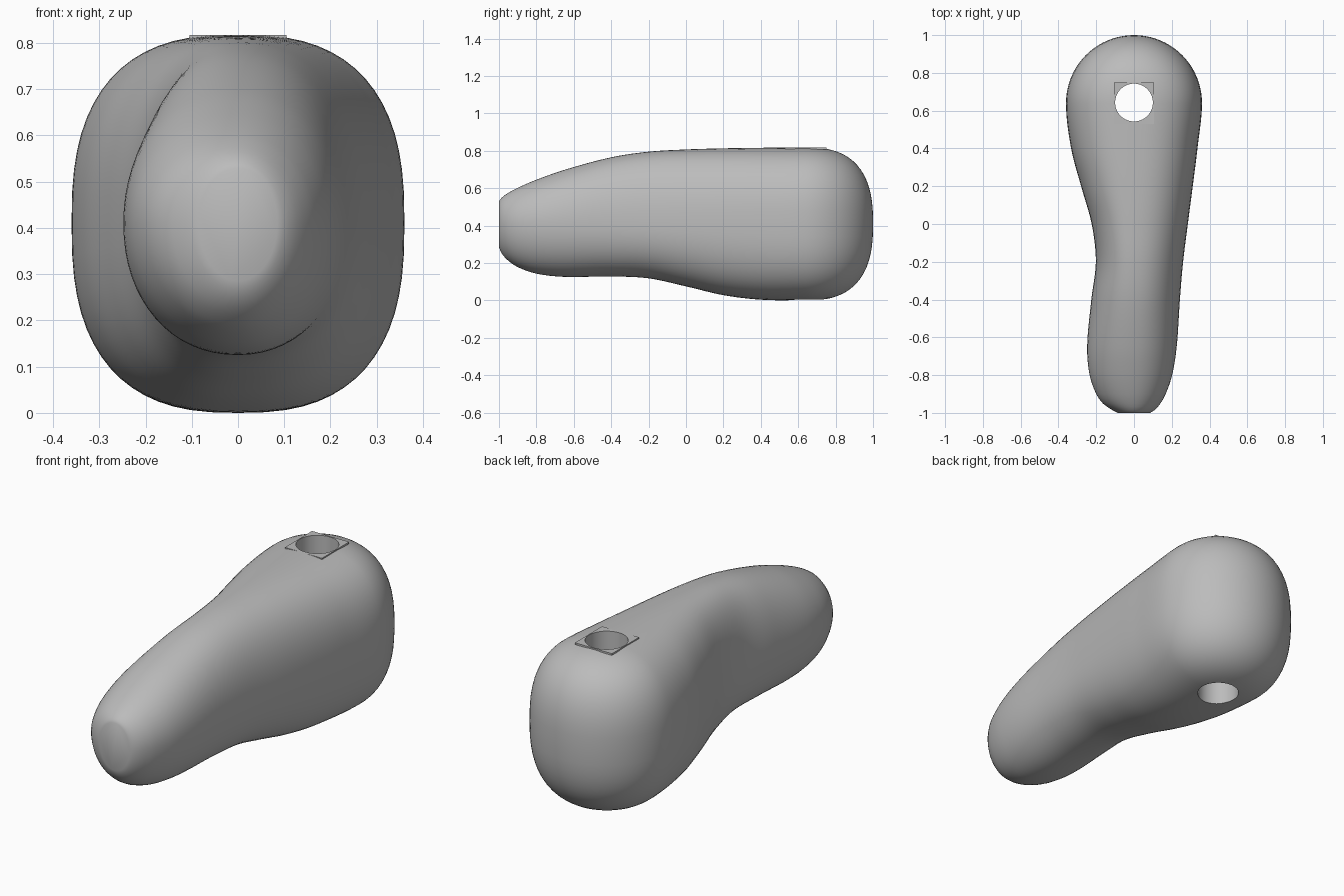
import bpy, bmesh
from math import sin, cos, pi
from mathutils import Vector

cube = bpy.data.objects.get("Cube")
if cube:
    bpy.data.objects.remove(cube, do_unlink=True)

RIM = 64          # points around a section
MID_Z = 0.41      # height of the widest line
HEAD_Y = 0.64     # axis of the rounded head
HEAD_POWER = 2.6

# y, reach to -x, reach to +x, underside z, top z
STATIONS = [
    (-1.0, .085, .085, .285, .53),
    (-.985, .115, .11, .25, .55),
    (-.95, .165, .14, .212, .575),
    (-.9, .2, .168, .178, .602),
    (-.8, .235, .202, .143, .645),
    (-.65, .248, .226, .126, .698),
    (-.4, .226, .243, .128, .765),
    (-.2, .202, .26, .118, .795),
    (0, .224, .285, .075, .807),
    (.2, .28, .311, .028, .813),
    (.4, .333, .336, .004, .816),
    (HEAD_Y, .36, .36, 0, .818),
]


def power(value, n):
    return abs(value) ** (2 / n) * (1 if value >= 0 else -1)


def station_at(y):
    """Smooth interpolation between the stations."""
    last = len(STATIONS) - 1
    i = max(k for k in range(last) if STATIONS[k][0] <= y)
    a, b = STATIONS[i], STATIONS[i + 1]
    before, after = STATIONS[max(i - 1, 0)], STATIONS[min(i + 2, last)]
    span = b[0] - a[0]
    t = (y - a[0]) / span
    out = []
    for c in range(1, len(a)):
        m0 = (b[c] - before[c]) / (b[0] - before[0]) * span
        m1 = (after[c] - a[c]) / (after[0] - a[0]) * span
        if i + 1 == last:
            m1 = 0
        t2, t3 = t * t, t * t * t
        out.append((2 * t3 - 3 * t2 + 1) * a[c] + (t3 - 2 * t2 + t) * m0
                   + (3 * t2 - 2 * t3) * b[c] + (t3 - t2) * m1)
    return out


def section(y):
    """Rounded loop, starting underneath and going round by +x."""
    left, right, low, high = station_at(y)
    n = 2 + (HEAD_POWER - 2) * (y + 1) / (HEAD_Y + 1)
    points = []
    for j in range(RIM):
        angle = 2 * pi * j / RIM
        sx, sz = power(sin(angle), n), power(-cos(angle), n)
        x = sx * (right if sx > 0 else left)
        z = MID_Z + sz * (high - MID_Z if sz > 0 else MID_Z - low)
        points.append(Vector((x, y, z)))
    return points


def skin(bm, rows, closed):
    rings = [[bm.verts.new(p) for p in row] for row in rows]
    for a, b in zip(rings, rings[1:]):
        count = len(a)
        for j in range(count if closed else count - 1):
            k = (j + 1) % count
            bm.faces.new((a[j], a[k], b[k], b[j]))
    return rings


def add_object(name, bm, material):
    mesh = bpy.data.meshes.new(name)
    bm.to_mesh(mesh)
    bm.free()
    obj = bpy.data.objects.new(name, mesh)
    bpy.context.collection.objects.link(obj)
    mesh.materials.append(material)
    return obj


grey = bpy.data.materials.new("plain_grey")
grey.use_nodes = True
colour = (.5, .5, .5, 1)
grey.diffuse_color = colour
grey.node_tree.nodes["Principled BSDF"].inputs["Base Color"].default_value = colour

# Body: lofted grip, closed by a flat tip
bm = bmesh.new()
ys = []
for a, b in zip(STATIONS, STATIONS[1:]):
    steps = max(2, int((b[0] - a[0]) / .03))
    ys += [a[0] + (b[0] - a[0]) * s / steps for s in range(steps)]
rows = [section(y) for y in ys] + [section(HEAD_Y - 1e-7)]
rings = skin(bm, rows, True)
bm.faces.new(rings[0])

# Head: half of the last section turned about the vertical axis
half = rows[-1][:RIM // 2 + 1]
turn = 40
head_rows = []
for k in range(turn + 1):
    a = pi * k / turn
    head_rows.append([Vector((p.x * cos(a), HEAD_Y + p.x * sin(a), p.z)) for p in half])
skin(bm, head_rows, False)
bmesh.ops.remove_doubles(bm, verts=bm.verts, dist=.0002)
bmesh.ops.recalc_face_normals(bm, faces=bm.faces)
body = add_object("handle_body", bm, grey)

# Thin square pad around the mouth of the hole
bm = bmesh.new()
bmesh.ops.create_cube(bm, size=1)
for v in bm.verts:
    v.co = Vector((v.co.x * .21, HEAD_Y + v.co.y * .22, .8125 + v.co.z * .009))
pad = add_object("hole_pad", bm, grey)

# Round cutter for the through hole
bm = bmesh.new()
bmesh.ops.create_cone(bm, cap_ends=True, segments=64, radius1=.1, radius2=.1, depth=2)
bmesh.ops.translate(bm, verts=bm.verts, vec=(0, HEAD_Y + .003, MID_Z))
cutter = add_object("hole_cutter", bm, grey)
cutter.hide_render = True

for obj in (body, pad):
    bpy.ops.object.select_all(action='DESELECT')
    obj.select_set(True)
    bpy.context.view_layer.objects.active = obj
    cut = obj.modifiers.new("through_hole", 'BOOLEAN')
    cut.operation = 'DIFFERENCE'
    cut.solver = 'EXACT'
    cut.object = cutter
    bpy.ops.object.modifier_apply(modifier=cut.name)
    bpy.ops.object.shade_smooth_by_angle(angle=pi / 3)
bpy.data.objects.remove(cutter, do_unlink=True)
